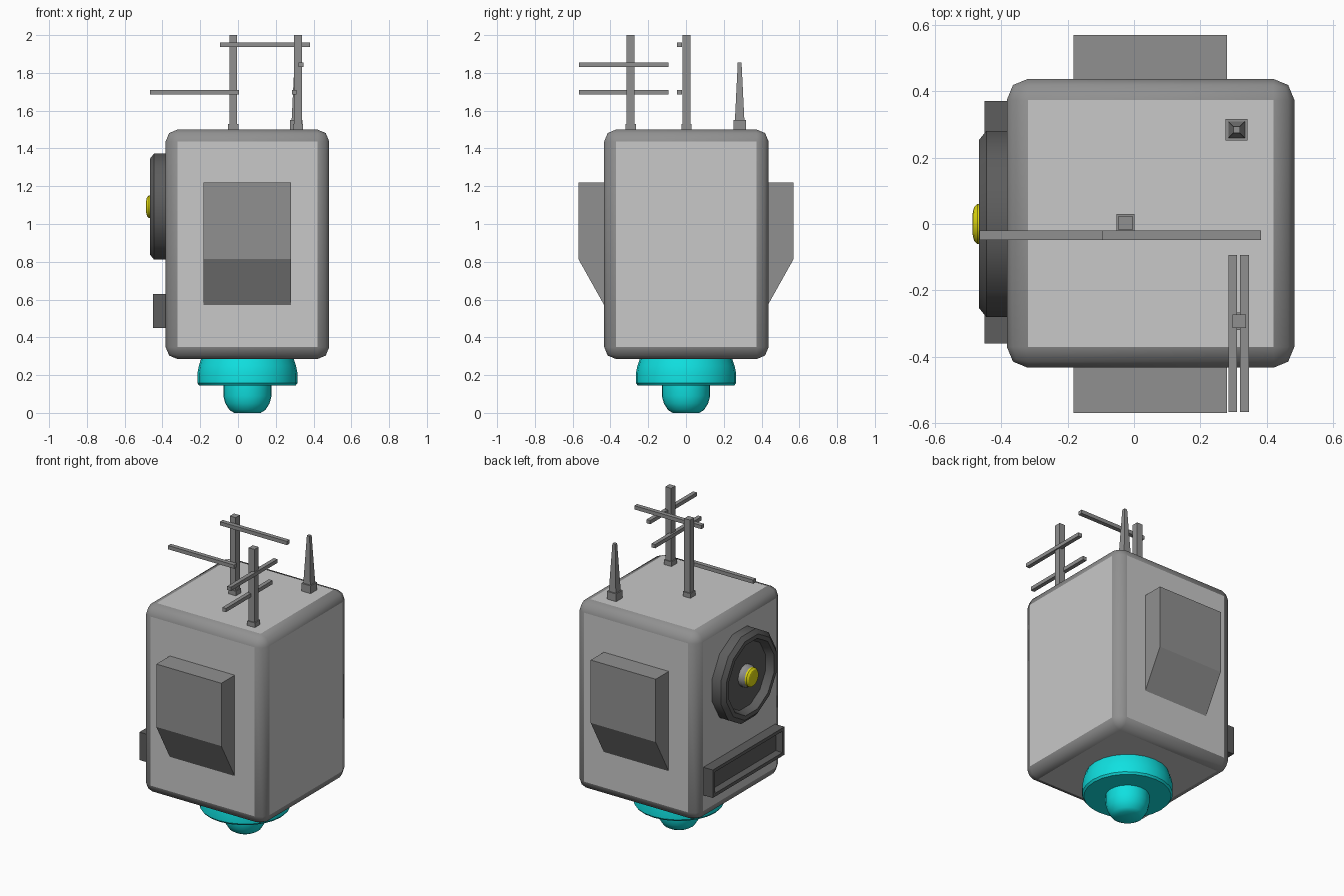
import bpy, bmesh, math
from mathutils import Matrix

if "Cube" in bpy.data.objects:
    bpy.data.objects.remove(bpy.data.objects["Cube"])


def material(name, colour):
    m = bpy.data.materials.new(name)
    m.use_nodes = True
    m.diffuse_color = (*colour, 1)
    m.node_tree.nodes["Principled BSDF"].inputs["Base Color"].default_value = (*colour, 1)
    return m


light = material("light grey", (0.58, 0.58, 0.58))
mid = material("mid grey", (0.28, 0.28, 0.28))
dark = material("dark grey", (0.11, 0.11, 0.11))
teal = material("teal", (0.005, 0.75, 0.75))
yellow = material("yellow", (0.75, 0.7, 0.005))


def finish(bm, name, *mats):
    bmesh.ops.recalc_face_normals(bm, faces=bm.faces)
    mesh = bpy.data.meshes.new(name)
    bm.to_mesh(mesh)
    bm.free()
    for m in mats:
        mesh.materials.append(m)
    ob = bpy.data.objects.new(name, mesh)
    bpy.context.collection.objects.link(ob)
    return ob


def add_box(bm, x, y, z):
    """Add a box given its (low, high) range on each axis; return its vertices."""
    ranges = (x, y, z)
    mid_point = [(a + b) / 2 for a, b in ranges]
    size = [b - a for a, b in ranges]
    mat = Matrix.Translation(mid_point) @ Matrix.Diagonal((*size, 1))
    return bmesh.ops.create_cube(bm, size=1, matrix=mat)["verts"]


def box(name, mat, x, y, z):
    bm = bmesh.new()
    add_box(bm, x, y, z)
    return finish(bm, name, mat)


def lathe(name, mat, profile, sides, matrix, turn=0):
    """Turn a (radius, height) profile round the local z axis, capping both ends."""
    bm = bmesh.new()
    rings = []
    for r, h in profile:
        angles = [math.tau * (i + turn) / sides for i in range(sides)]
        rings.append([bm.verts.new((r * math.cos(a), r * math.sin(a), h)) for a in angles])
    for low, high in zip(rings, rings[1:]):
        for i in range(sides):
            j = (i + 1) % sides
            bm.faces.new((low[i], low[j], high[j], high[i]))
    bm.faces.new(rings[0][::-1])
    bm.faces.new(rings[-1])
    bm.transform(matrix)
    ob = finish(bm, name, mat)
    bpy.ops.object.select_all(action="DESELECT")
    ob.select_set(True)
    bpy.context.view_layer.objects.active = ob
    bpy.ops.object.shade_smooth_by_angle(angle=math.radians(32))
    return ob


# Body: light panels with darker rounded edges
bm = bmesh.new()
add_box(bm, (-0.383, 0.483), (-0.433, 0.437), (0.285, 1.5))
bmesh.ops.bevel(bm, geom=bm.edges[:], offset=0.063, segments=2, profile=0.5, affect="EDGES")
bm.normal_update()
for f in bm.faces:
    panel = max(abs(c) for c in f.normal) > 0.999
    f.material_index = 0 if panel else 1
    f.smooth = not panel
finish(bm, "body", light, mid)

# Front and back housings, sloped underneath
for name, side in (("front_housing", -1), ("back_housing", 1)):
    bm = bmesh.new()
    outline = [(0.4, 1.22), (0.57, 1.22), (0.57, 0.815), (0.433, 0.57), (0.4, 0.57)]
    face = bm.faces.new([bm.verts.new((-0.183, side * y, z)) for y, z in outline])
    new = bmesh.ops.extrude_face_region(bm, geom=[face])["geom"]
    moved = [v for v in new if isinstance(v, bmesh.types.BMVert)]
    bmesh.ops.translate(bm, vec=(0.463, 0, 0), verts=moved)
    finish(bm, name, mid)

# Lamp under the body
under = Matrix.Translation((0.05, 0, 0))
lathe("lamp_collar", teal, [(0.2, 0.145), (0.255, 0.145), (0.265, 0.157), (0.265, 0.21),
                            (0.257, 0.25), (0.24, 0.3)], 24, under)
lathe("lamp_bulb", teal, [(0.07, 0), (0.095, 0.015), (0.117, 0.05), (0.128, 0.09),
                          (0.128, 0.16)], 24, under)

# Dish and knob on the side, turned to point along -x
sideways = Matrix.Translation((0, 0, 1.092)) @ Matrix.Rotation(-math.pi / 2, 4, "Y")
lathe("dish", dark, [(0.29, 0.37), (0.29, 0.445), (0.262, 0.467), (0.235, 0.467),
                     (0.215, 0.42)], 12, sideways, 0.5)
lathe("knob_stem", mid, [(0.07, 0.41), (0.07, 0.445), (0.06, 0.46)], 16, sideways)
lathe("knob", yellow, [(0.06, 0.45), (0.06, 0.472), (0.05, 0.482), (0.032, 0.486)], 16, sideways)

# Recessed slot below the dish
bm = bmesh.new()
add_box(bm, (-0.45, -0.37), (-0.36, 0.37), (0.45, 0.63))
bm.normal_update()
outer = [f for f in bm.faces if f.normal.x < -0.9]
bmesh.ops.inset_region(bm, faces=outer, thickness=0.03)
bmesh.ops.inset_region(bm, faces=outer, thickness=0.004, depth=-0.045)
finish(bm, "side_slot", dark)


# Aerials: square masts on small feet, with crossbars
def mast(name, x, y, foot, foot_top, low, high, top):
    box(name + "_foot", mid, (x - foot, x + foot), (y - foot, y + foot), (1.49, foot_top))
    bm = bmesh.new()
    for v in add_box(bm, (-1, 1), (-1, 1), (foot_top, top)):
        r = high if v.co.z > (foot_top + top) / 2 else low
        v.co.x = x + r * v.co.x
        v.co.y = y + r * v.co.y
    finish(bm, name, mid)


mast("centre_mast", -0.025, 0.003, 0.027, 1.53, 0.021, 0.021, 2)
mast("front_mast", 0.317, -0.293, 0.027, 1.53, 0.021, 0.021, 2)
mast("spike", 0.309, 0.284, 0.033, 1.55, 0.025, 0.01, 1.855)

for name, x, z in (("upper_x_bar", (-0.095, 0.382), 1.95), ("lower_x_bar", (-0.465, 0.005), 1.697)):
    box(name, mid, x, (-0.048, -0.02), (z - 0.012, z + 0.012))
for name, x, z in (("upper_y_bar", 0.333, 1.843), ("lower_y_bar", 0.298, 1.697)):
    box(name, mid, (x - 0.013, x + 0.013), (-0.567, -0.093), (z - 0.012, z + 0.012))
